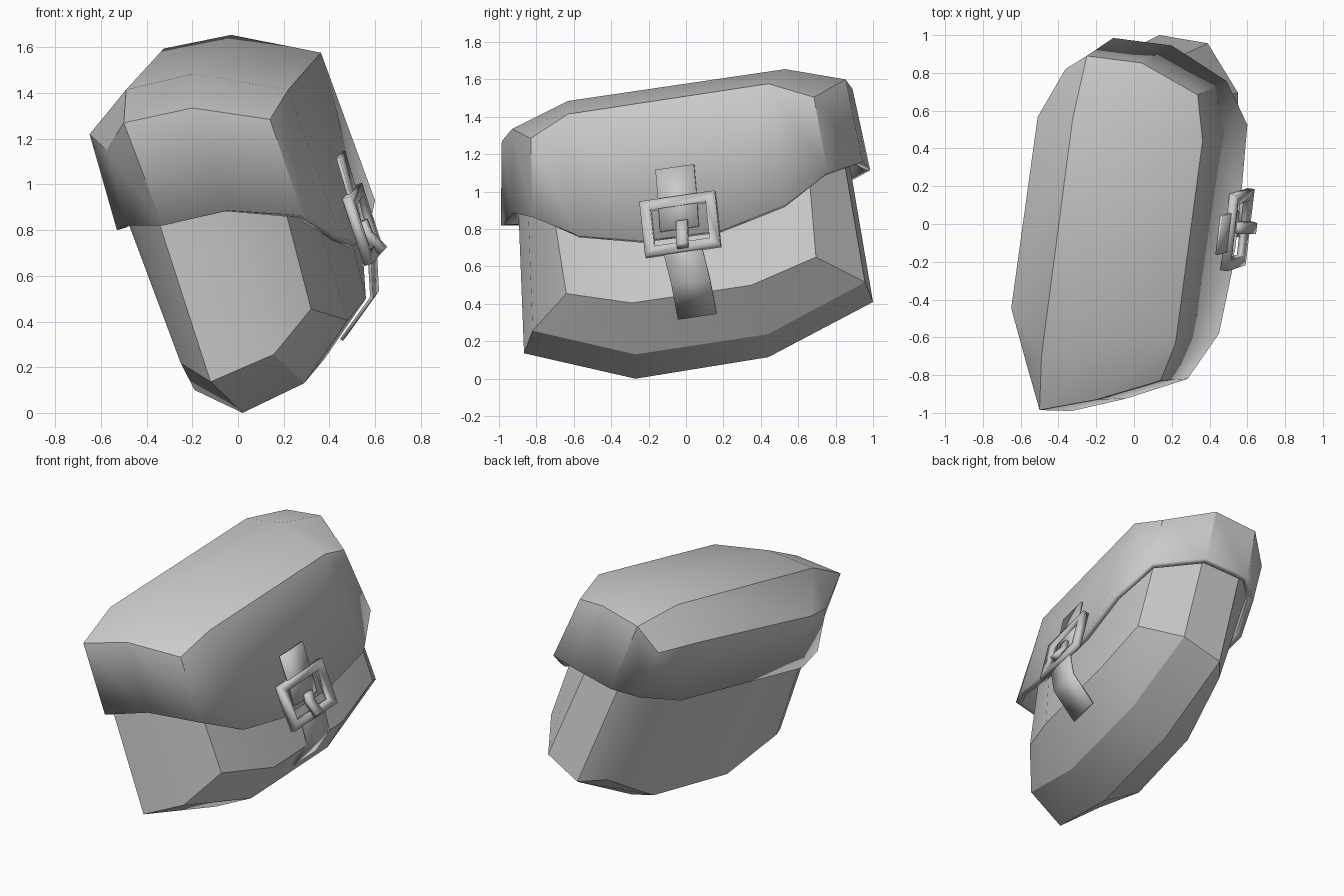
import bpy, bmesh, math
from mathutils import Vector as V

if "Cube" in bpy.data.objects:
    bpy.data.objects.remove(bpy.data.objects["Cube"])

# Each station runs left shoulder, left edge, right edge, right shoulder;
# four stations follow the pouch from its front end to its back end.
UNDER = [
    [(-.25, -.64, .216), (-.12, -.866, .136), (.157, -.82, .256), (.32, -.64, .455)],
    [(-.19, -.18, .10), (.02, -.27, 0), (.29, -.27, .13), (.48, -.29, .405)],
    [(-.066, .45, .16), (.11, .44, .115), (.38, .44, .238), (.56, .35, .50)],
    [(.013, .85, .40), (.135, 1.0, .41), (.39, .957, .516), (.55, .695, .65)]]
TOP = [
    [(-.575, -.72, 1.15), (-.50, -.985, 1.27), (-.20, -.93, 1.335), (.14, -.83, 1.285)],
    [(-.65, -.445, 1.22), (-.49, -.70, 1.415), (-.197, -.63, 1.485), (.22, -.63, 1.415)],
    [(-.51, .567, 1.39), (-.325, .556, 1.595), (-.03, .53, 1.655), (.363, .44, 1.577)],
    [(-.363, .82, 1.37), (-.25, .89, 1.55), (.04, .853, 1.60), (.337, .684, 1.505)]]
# Lower rim of the flap, once around
RIM = [(-.49, -.746, .82), (-.33, -.99, .82), (-.044, -.925, .886), (.284, -.82, .864),
       (.45, -.58, .767), (.52, -.245, .74), (.57, .18, .794), (.60, .525, .93),
       (.49, .757, 1.10), (.20, .945, 1.16), (-.11, .985, 1.115), (-.25, .87, 1.05),
       (-.38, .60, .96), (-.53, -.52, .80)]
RING = [0, 1, 2, 3, 7, 11, 15, 14, 13, 12, 8, 4]            # border of a 4 x 4 grid
RING_RIM = [0, 1, 2, 3, 7, 7, 11, 11, 15, 14, 13, 12, 8, 4]  # matched to the rim points


def finish(name, bm, thickness=0, offset=0):
    """Turn a bmesh into a shaded object, optionally with thickness."""
    bmesh.ops.recalc_face_normals(bm, faces=bm.faces)
    me = bpy.data.meshes.new(name)
    bm.to_mesh(me)
    bm.free()
    ob = bpy.data.objects.new(name, me)
    bpy.context.collection.objects.link(ob)
    bpy.ops.object.select_all(action='DESELECT')
    ob.select_set(True)
    bpy.context.view_layer.objects.active = ob
    bpy.ops.object.shade_smooth_by_angle(angle=math.radians(28))
    if thickness:
        mod = ob.modifiers.new("thickness", 'SOLIDIFY')
        mod.thickness, mod.offset = thickness, offset
    return ob


def grid(bm, points):
    """4 x 4 patch of quads."""
    vs = [bm.verts.new(p) for p in points]
    for i in range(3):
        for j in range(3):
            a = i * 4 + j
            bm.faces.new((vs[a], vs[a + 1], vs[a + 5], vs[a + 4]))
    return vs


def walls(bm, upper, lower):
    """Join two closed loops; a repeated vertex gives a triangle."""
    n = len(upper)
    for i in range(n):
        j = (i + 1) % n
        bm.faces.new(list(dict.fromkeys((upper[i], upper[j], lower[j], lower[i]))))


under = [V(p) for row in UNDER for p in row]
top = [V(p) for row in TOP for p in row]
middle = sum(top, V()) / len(top)

# Pouch body, its top tucked inside the flap
bm = bmesh.new()
lo = grid(bm, under)
hi = grid(bm, [middle + (p - middle) * .92 - V((0, 0, .05)) for p in top])
walls(bm, [hi[i] for i in RING], [lo[i] for i in RING])
finish("pouch_body", bm)

# Flap cover, an open shell
bm = bmesh.new()
hi = grid(bm, top)
rim = [bm.verts.new(p) for p in RIM]
walls(bm, [hi[i] for i in RING_RIM], rim)
finish("flap_cover", bm, .04, -1)

# Buckle axes: along the pouch, up the flap, outward
U = V((.117, .98, .145)).normalized()
W = V((-.31, -.10, .945))
W = (W - U * W.dot(U)).normalized()
N = U.cross(W)
CENTRE = V((.548, -.03, .825))


def ribbon(name, path, width, thickness):
    """Flat band that follows a path, its width lying along the pouch."""
    bm = bmesh.new()
    pairs = [[bm.verts.new(V(p) + U * s * width / 2) for s in (-1, 1)] for p in path]
    for (a, b), (c, d) in zip(pairs, pairs[1:]):
        bm.faces.new((a, b, d, c))
    return finish(name, bm, thickness)


# Buckle frame
bm = bmesh.new()
corners = ((-1, -1), (1, -1), (1, 1), (-1, 1))
outer, inner = [[bm.verts.new(CENTRE + U * x * w / 2 + W * y * h / 2) for x, y in corners]
                for w, h in ((.41, .31), (.30, .21))]
walls(bm, outer, inner)
finish("buckle_frame", bm, .04)

# Straps and prong
ribbon("upper_strap", [(.45, -.06, 1.13), (.50, -.045, .96), (.54, -.035, .80)], .21, .015)
ribbon("lower_strap", [(.575, -.03, .72), (.59, -.01, .66), (.598, .025, .52), (.465, .06, .335)],
       .21, .015)
ribbon("buckle_prong", [(.545, -.02, .84), (.57, -.02, .78), (.635, -.02, .71)], .06, .04)
